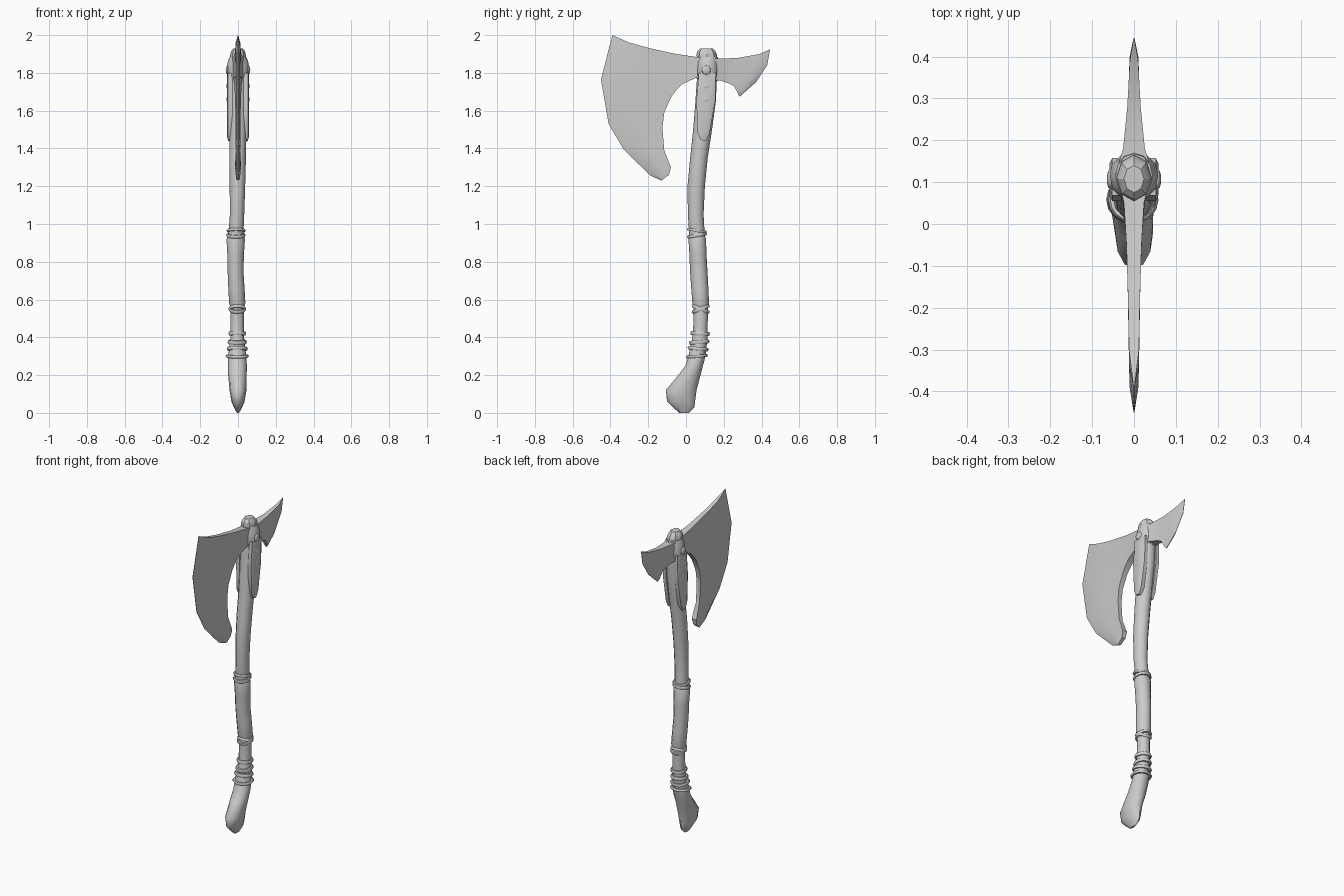
import bpy, bmesh, math
from mathutils import Vector

cube = bpy.data.objects.get("Cube")
if cube:
    bpy.data.objects.remove(cube)

grey = bpy.data.materials.new("plain_grey")
grey.use_nodes = True
tone = (0.6, 0.6, 0.6, 1)
grey.diffuse_color = tone
grey.node_tree.nodes["Principled BSDF"].inputs["Base Color"].default_value = tone


def finish(obj, name, angle=40):
    """Name, colour and smooth one part."""
    obj.name = name
    obj.data.materials.clear()
    obj.data.materials.append(grey)
    bpy.ops.object.select_all(action='DESELECT')
    obj.select_set(True)
    bpy.context.view_layer.objects.active = obj
    bpy.ops.object.shade_smooth_by_angle(angle=math.radians(angle))
    return obj


def from_bmesh(bm, name, angle=40):
    bmesh.ops.remove_doubles(bm, verts=bm.verts[:], dist=0.0005)
    bmesh.ops.recalc_face_normals(bm, faces=bm.faces[:])
    mesh = bpy.data.meshes.new(name)
    bm.to_mesh(mesh)
    bm.free()
    obj = bpy.data.objects.new(name, mesh)
    bpy.context.collection.objects.link(obj)
    return finish(obj, name, angle)


def loft(stations, name, sides=12, angle=50):
    """Stack of ellipses: (z, front y, back y, middle x, half width)."""
    bm = bmesh.new()
    rings = []
    for z, y0, y1, x, w in stations:
        ring = []
        for i in range(sides):
            a = math.tau * i / sides
            ring.append(bm.verts.new((x + w * math.cos(a),
                                      (y0 + y1) / 2 + (y1 - y0) / 2 * math.sin(a), z)))
        rings.append(ring)
    for low, high in zip(rings, rings[1:]):
        for i in range(sides):
            j = (i + 1) % sides
            bm.faces.new((low[i], low[j], high[j], high[i]))
    bm.faces.new(rings[0])
    bm.faces.new(rings[-1])
    return from_bmesh(bm, name, angle)


def blade(rungs, name, cuts):
    """Two-sided plate; rungs are (inner y, z, half width, outer y, z, half width)."""
    bm = bmesh.new()
    rows = []
    for ya, za, wa, yb, zb, wb in rungs:
        row = []
        for t in cuts:
            # stays thick up to the bevel, then thins to the outer value
            bevel = cuts[-2]
            if t <= bevel:
                w = wa + (max(wb, wa * 0.75) - wa) * t / bevel
            else:
                w = wb
            y, z = ya + (yb - ya) * t, za + (zb - za) * t
            row.append([bm.verts.new((s * w, y, z)) for s in (-1, 1)])
        rows.append(row)
    for a, b in zip(rows, rows[1:]):
        for i in range(len(cuts) - 1):
            for s in (0, 1):
                bm.faces.new((a[i][s], a[i + 1][s], b[i + 1][s], b[i][s]))
        for i in (0, len(cuts) - 1):
            bm.faces.new((a[i][0], a[i][1], b[i][1], b[i][0]))
    for row in (rows[0], rows[-1]):
        for p, q in zip(row, row[1:]):
            bm.faces.new((p[0], p[1], q[1], q[0]))
    bmesh.ops.dissolve_degenerate(bm, dist=0.0004, edges=bm.edges[:])
    return from_bmesh(bm, name, 30)


# Curved handle with a flared foot
handle = [
    (0, -.035, .015, 0, .006), (.03, -.07, .045, 0, .022), (.06, -.1, .048, 0, .035),
    (.12, -.107, .056, 0, .045), (.2, -.04, .077, -.003, .049), (.25, -.003, .09, -.003, .05),
    (.3, .013, .103, -.004, .048), (.4, .033, .115, -.004, .036), (.48, .04, .115, -.004, .036),
    (.58, .038, .118, -.004, .036), (.75, .025, .11, -.013, .036), (.93, .018, .1, -.012, .04),
    (1.05, .01, .093, -.005, .038), (1.2, .008, .1, -.003, .041), (1.35, .022, .115, -.002, .044),
    (1.5, .038, .138, 0, .045), (1.65, .05, .158, 0, .048), (1.8, .06, .165, 0, .05),
]
loft(handle, "handle")


def centre(z):
    """Middle and half widths of the handle at a height."""
    for a, b in zip(handle, handle[1:]):
        if a[0] <= z <= b[0]:
            t = (z - a[0]) / (b[0] - a[0])
            _, y0, y1, x, w = [p + (q - p) * t for p, q in zip(a, b)]
            return Vector((x, (y0 + y1) / 2, z)), w, (y1 - y0) / 2


# Leather grip sleeve
sleeve = []
for z, grow in ((.56, .0), (.58, .007), (.66, .007), (.75, .006), (.84, .006),
                (.92, .009), (.94, 0)):
    c, w, d = centre(z)
    sleeve.append((z, c.y - d - grow * .6, c.y + d + grow * .6, c.x, w + grow))
loft(sleeve, "grip_sleeve")

# Cord bindings around the grip
cords = [(.3, 4, .009), (.34, -6, .011), (.375, 5, .012), (.42, -3, .012),
         (.55, 22, .01), (.55, -22, .01), (.94, 10, .01), (.965, -9, .008)]
for n, (z, tilt, thick) in enumerate(cords, 1):
    c, w, d = centre(z)
    bpy.ops.mesh.primitive_torus_add(major_radius=1, minor_radius=.25, major_segments=16,
                                     minor_segments=6, location=c,
                                     rotation=(math.radians(tilt), 0, 0))
    cord = bpy.context.object
    cord.scale = (w + .002, d + .002, thick * 4)
    finish(cord, f"cord_{n}", 60)

# Socket around the handle top and the faceted cap above it
socket = [(1.755, .062, .165, 0, .05), (1.775, .055, .172, 0, .058), (1.82, .054, .174, 0, .06),
          (1.86, .056, .172, 0, .054), (1.885, .062, .168, 0, .044)]
loft(socket, "socket", 12, 40)
cap = [(1.85, .065, .165, 0, .042), (1.895, .055, .165, 0, .042),
       (1.915, .06, .155, 0, .036), (1.93, .075, .14, 0, .024)]
loft(cap, "cap", 8, 25)

# Large bearded blade at the front
blade([
    (.09, 1.765, .034, .09, 1.88, .034),
    (.055, 1.775, .026, .05, 1.885, .024),
    (-.02, 1.74, .02, -.05, 1.9, .018),
    (-.05, 1.71, .018, -.19, 1.93, .014),
    (-.065, 1.69, .017, -.3, 1.96, .012),
    (-.08, 1.67, .016, -.39, 2, .001),
    (-.115, 1.59, .014, -.45, 1.765, .001),
    (-.125, 1.51, .013, -.41, 1.53, .001),
    (-.115, 1.39, .012, -.33, 1.395, .001),
    (-.08, 1.3, .016, -.19, 1.257, .001),
    (-.09, 1.26, .012, -.13, 1.23, .001),
], "main_blade", (0, .4, .82, 1))

# Small flaring blade at the back
blade([
    (.12, 1.765, .045, .12, 1.88, .045),
    (.18, 1.76, .026, .18, 1.875, .026),
    (.225, 1.745, .018, .28, 1.88, .016),
    (.255, 1.73, .016, .39, 1.9, .01),
    (.262, 1.715, .014, .445, 1.925, .001),
    (.268, 1.705, .012, .43, 1.84, .001),
    (.275, 1.69, .01, .37, 1.75, .001),
    (.28, 1.68, .004, .285, 1.675, .001),
], "rear_blade", (0, .4, .75, 1))

# Side straps with rounded ends, and their rivets
for side, label in ((1, "left"), (-1, "right")):
    bm = bmesh.new()
    outline = [(.068, 1.8), (.055, 1.65), (.062, 1.48), (.078, 1.445), (.105, 1.44),
               (.125, 1.48), (.155, 1.65), (.158, 1.8)]
    layers = []
    for x, shrink in ((.03, 1), (.052, 1), (.059, .7)):
        layers.append([bm.verts.new((side * x, .108 + (y - .108) * shrink,
                                     1.62 + (z - 1.62) * (shrink + 1) / 2))
                       for y, z in outline])
    for a, b in zip(layers, layers[1:]):
        for i in range(len(a)):
            j = (i + 1) % len(a)
            bm.faces.new((a[i], a[j], b[j], b[i]))
    bm.faces.new(layers[0])
    bm.faces.new(layers[-1])
    from_bmesh(bm, f"{label}_strap", 35)
    for n, (z, r) in enumerate(((1.815, .024), (1.73, .015), (1.66, .014)), 1):
        bpy.ops.mesh.primitive_uv_sphere_add(segments=10, ring_count=6, radius=r,
                                             location=(side * .056, .107, z))
        rivet = bpy.context.object
        rivet.scale.x = .4
        finish(rivet, f"{label}_rivet_{n}", 60)
